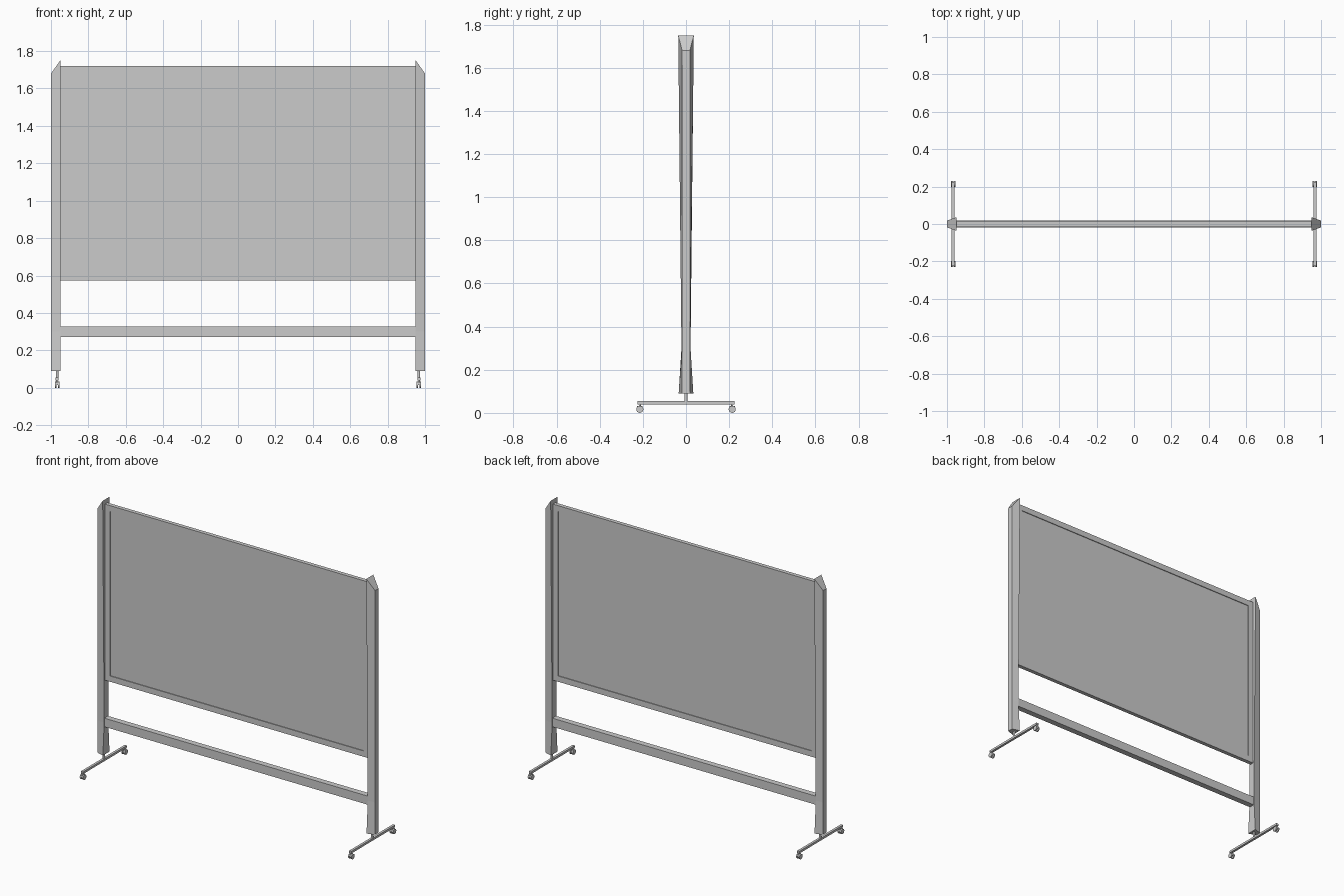
import bpy, bmesh, math
from mathutils import Vector

if "Cube" in bpy.data.objects:
    bpy.data.objects.remove(bpy.data.objects["Cube"])


def make(name, bm):
    bmesh.ops.recalc_face_normals(bm, faces=bm.faces)
    me = bpy.data.meshes.new(name)
    bm.to_mesh(me)
    bm.free()
    ob = bpy.data.objects.new(name, me)
    bpy.context.collection.objects.link(ob)
    return ob


def box(name, lo, hi):
    bm = bmesh.new()
    bmesh.ops.create_cube(bm, size=1)
    for v in bm.verts:
        v.co = Vector([(a + b) / 2 + c * (b - a) for a, b, c in zip(lo, hi, v.co)])
    return make(name, bm)


def cylinder(name, centre, radius, depth, axis, sides=12):
    rot = Vector((0, 0, 1)).rotation_difference(Vector(axis)).to_matrix().to_4x4()
    bm = bmesh.new()
    bmesh.ops.create_cone(bm, cap_ends=True, segments=sides, radius1=radius,
                          radius2=radius, depth=depth, matrix=rot)
    bmesh.ops.translate(bm, vec=centre, verts=bm.verts)
    ob = make(name, bm)
    for p in ob.data.polygons:
        p.use_smooth = len(p.vertices) == 4
    return ob


def post(name, s):
    # wedge section: narrow outside, inner edge flares at both ends, slanted top
    bm = bmesh.new()
    rings = []
    for z_out, z_in, w_in in ((0.09, 0.09, 0.034), (0.30, 0.30, 0.021), (1.68, 1.75, 0.036)):
        pts = ((1.0, -0.018, z_out), (1.0, 0.018, z_out), (0.95, w_in, z_in), (0.95, -w_in, z_in))
        rings.append([bm.verts.new((s * x, y, z)) for x, y, z in pts])
    for a, b in zip(rings, rings[1:]):
        for i in range(4):
            j = (i + 1) % 4
            bm.faces.new((a[i], a[j], b[j], b[i]))
    bm.faces.new(rings[0])
    bm.faces.new(rings[-1])
    return make(name, bm)


# board with a shallow recessed writing surface on both sides
board = box("board", (-0.95, -0.013, 0.573), (0.95, 0.013, 1.72))
bm = bmesh.new()
bm.from_mesh(board.data)
bm.normal_update()
for f in [f for f in bm.faces if abs(f.normal.y) > 0.9]:
    n = f.normal.copy()
    bmesh.ops.inset_region(bm, faces=[f], thickness=0.053)
    inner = bmesh.ops.extrude_discrete_faces(bm, faces=[f])["faces"][0]
    bmesh.ops.translate(bm, vec=-n * 0.005, verts=inner.verts)
bm.to_mesh(board.data)
bm.free()

# lower crossbar
box("crossbar", (-0.95, -0.019, 0.272), (0.95, 0.019, 0.328))

for s, side in ((-1, "left"), (1, "right")):
    x = s * 0.967
    post(side + "_post", s)
    # foot: stem and floor bar
    cylinder(side + "_stem", (x, 0, 0.07), 0.007, 0.05, (0, 0, 1))
    box(side + "_foot_bar", (x - 0.008, -0.225, 0.04), (x + 0.008, 0.225, 0.054))
    # twin-wheel casters
    for t, end in ((-1, "front"), (1, "back")):
        base = f"{side}_{end}_caster"
        y = t * 0.214
        cylinder(base + "_pin", (x, y, 0.033), 0.005, 0.022, (0, 0, 1), 8)
        box(base + "_cover", (x - 0.005, y - 0.012, 0.016), (x + 0.005, y + 0.012, 0.033))
        for k in (-1, 1):
            cylinder(base + "_wheel", (x + k * 0.0085, y, 0.0165), 0.0165, 0.008, (1, 0, 0), 16)
